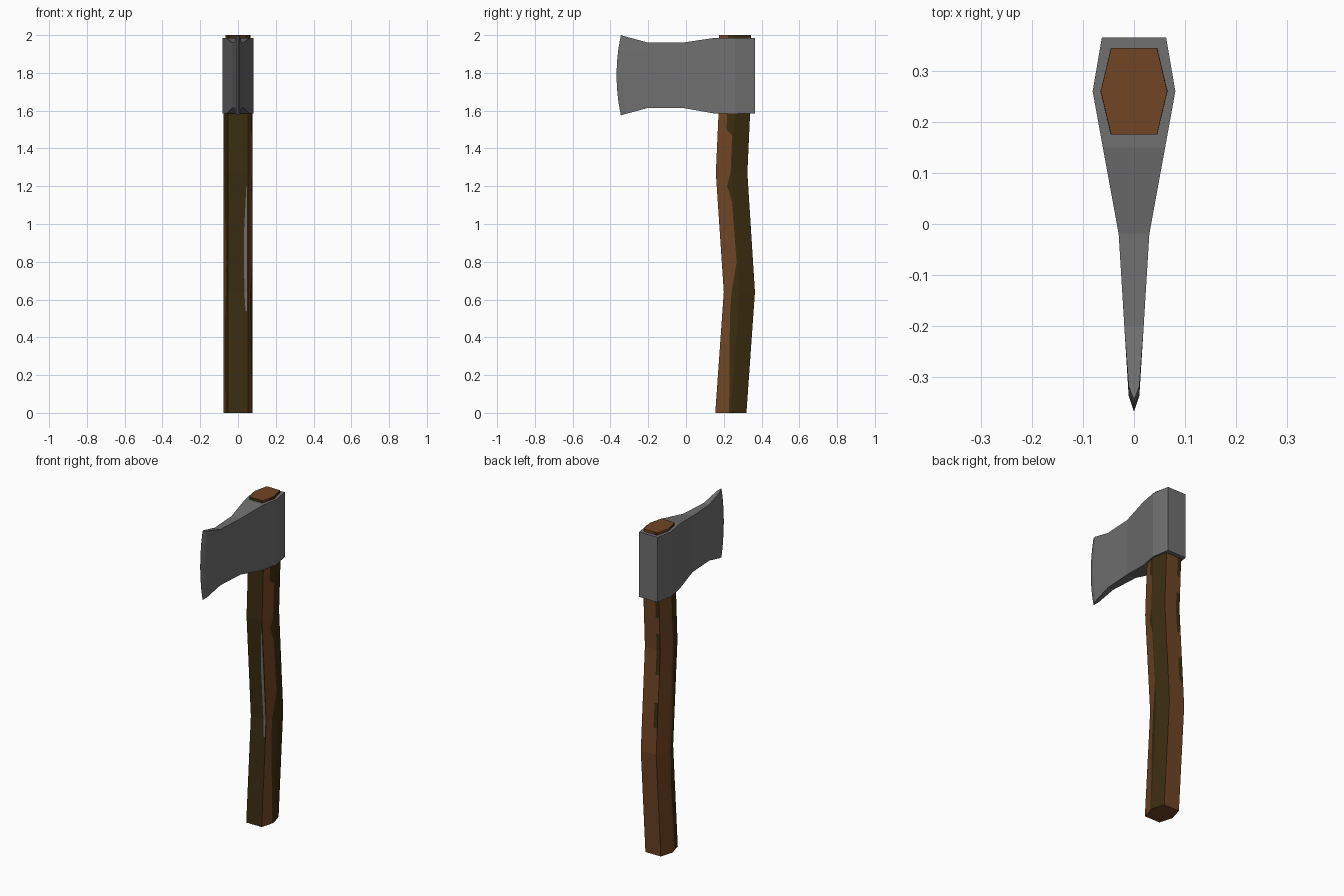
import bpy
import bmesh

cube = bpy.data.objects.get("Cube")
if cube:
    bpy.data.objects.remove(cube)


def material(name, rgb):
    m = bpy.data.materials.new(name)
    m.use_nodes = True
    m.diffuse_color = (*rgb, 1)
    m.node_tree.nodes["Principled BSDF"].inputs["Base Color"].default_value = (*rgb, 1)
    return m


steel = material("steel grey", (0.16, 0.16, 0.16))
wood = material("brown wood", (0.16, 0.06, 0.018))
bark = material("dark olive bark", (0.042, 0.026, 0.005))


def finish(bm, name, mats):
    bmesh.ops.recalc_face_normals(bm, faces=bm.faces)
    mesh = bpy.data.meshes.new(name)
    bm.to_mesh(mesh)
    bm.free()
    for m in mats:
        mesh.materials.append(m)
    ob = bpy.data.objects.new(name, mesh)
    bpy.context.collection.objects.link(ob)
    return ob


def sample(points, t):
    """Straight-line interpolation through (position, value) pairs."""
    for (t0, a), (t1, b) in zip(points, points[1:]):
        if t <= t1:
            return a + (b - a) * (t - t0) / (t1 - t0)
    return points[-1][1]


# Handle: bent six-sided shaft, each side split where bark meets bare wood
FRONT_Y = [(0, .155), (.64, .20), (1.27, .158), (1.6, .173), (2, .175)]
BACK_Y = [(0, .32), (.64, .365), (1.27, .325), (1.6, .34), (2, .345)]
HALF_X = [(0, .076), (1.6, .076), (2, .065)]
LEVELS = [0, .2, .4, .54, .64, .8, .95, 1.12, 1.2, 1.27, 1.37, 1.47, 1.5, 1.6, 2]
LEFT_EDGE = [(0, .88), (.2, .75), (.4, .58), (.54, .5), (.64, .5), (.8, .95),
             (1.12, .9), (1.2, .65), (1.27, .93), (1.47, .92), (1.5, .55), (2, .55)]
RIGHT_EDGE = [(0, .4), (.4, .25), (.64, .5), (.8, .6), (1.12, .25), (1.47, .1), (2, .3)]
STRIP_EDGE = [(0, .88), (.54, .88), (.64, .82), (.95, .8), (1.2, .92), (2, .92)]


def back_colour(z):
    return 1 if .8 < z < .95 or 1.12 < z < 1.37 or z > 1.47 else 0


def strip_colour(z):
    return 2 if .54 < z < 1.2 else 1


# For each side: split positions, then the colour rule of each column
SIDES = [
    ([STRIP_EDGE, [(0, .95), (2, .95)]], [1, strip_colour, 1]),
    ([LEFT_EDGE], [0, 1]),
    ([], [1]),
    ([[(0, .76), (2, .76)]], [0, back_colour]),
    ([], [0]),
    ([RIGHT_EDGE], [0, 1]),
]


def handle_ring(z):
    y0, y1, w = sample(FRONT_Y, z), sample(BACK_Y, z), sample(HALF_X, z)
    c, mid = w * .69, (y0 + y1) / 2
    corners = [(-c, y0), (c, y0), (w, mid), (c, y1), (-c, y1), (-w, mid)]
    ring = []
    for i, (splits, _) in enumerate(SIDES):
        a, b = corners[i], corners[(i + 1) % 6]
        for t in [0] + [sample(s, z) for s in splits]:
            ring.append((a[0] + (b[0] - a[0]) * t, a[1] + (b[1] - a[1]) * t, z))
    return ring


rules = [rule for _, columns in SIDES for rule in columns]
bm = bmesh.new()
rings = [[bm.verts.new(p) for p in handle_ring(z)] for z in LEVELS]
for k in range(len(rings) - 1):
    lo, hi = rings[k], rings[k + 1]
    z = (LEVELS[k] + LEVELS[k + 1]) / 2
    for i, rule in enumerate(rules):
        j = (i + 1) % len(rules)
        f = bm.faces.new((lo[i], lo[j], hi[j], hi[i]))
        f.material_index = rule(z) if callable(rule) else rule
bm.faces.new(rings[0])
bm.faces.new(rings[-1])
finish(bm, "handle", [wood, bark, steel])

# Axe head: stations of (y, half width, bottom z, top z, forward bulge)
STATIONS = [
    (.365, .063, 1.585, 1.985, 0), (.26, .081, 1.585, 1.985, 0),
    (.15, .061, 1.585, 1.985, 0), (-.02, .03, 1.615, 1.96, 0),
    (-.2, .019, 1.615, 1.96, 0), (-.318, .0105, 1.583, 1.992, .018),
    (-.345, 0, 1.575, 2, .023),
]
ROWS = 6
bm = bmesh.new()
sheets = []
for side in (-1, 1):
    sheet = []
    for y, w, z0, z1, bulge in STATIONS:
        column = []
        for r in range(ROWS + 1):
            t = r / ROWS
            column.append(bm.verts.new((side * w, y - bulge * 4 * t * (1 - t), z0 + (z1 - z0) * t)))
        sheet.append(column)
    sheets.append(sheet)
    for a, b in zip(sheet, sheet[1:]):
        for r in range(ROWS):
            bm.faces.new((a[r], b[r], b[r + 1], a[r + 1]))
# Close the top, underside and poll of the head
left, right = sheets
for r in (0, ROWS):
    for k in range(len(STATIONS) - 1):
        bm.faces.new((left[k][r], left[k + 1][r], right[k + 1][r], right[k][r]))
for r in range(ROWS):
    bm.faces.new((left[0][r], right[0][r], right[0][r + 1], left[0][r + 1]))
bmesh.ops.remove_doubles(bm, verts=bm.verts, dist=.0005)
bmesh.ops.dissolve_degenerate(bm, edges=bm.edges, dist=.0001)
finish(bm, "axe_head", [steel])
